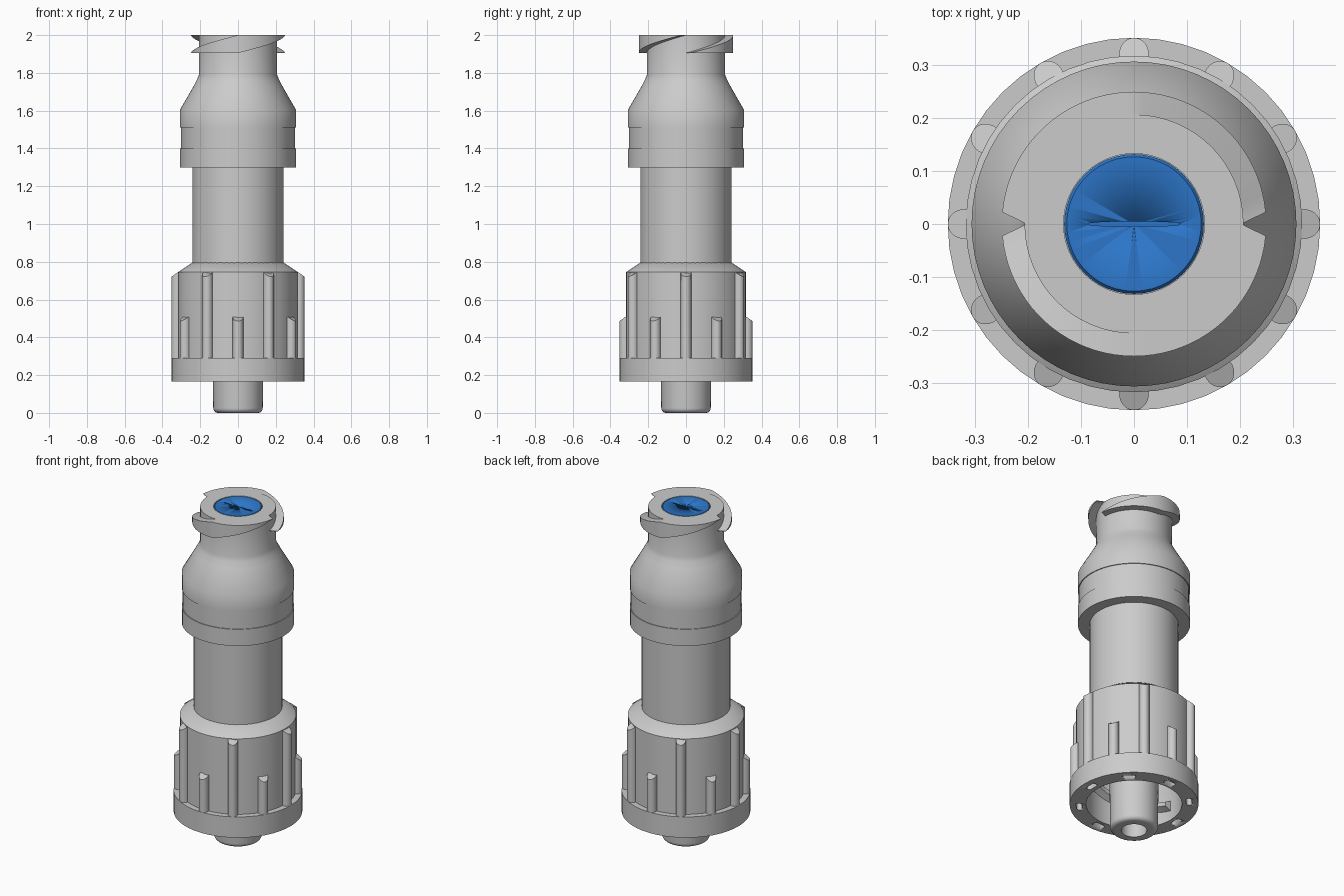
import bpy, bmesh
from math import sin, cos, pi, radians
from mathutils import Vector

if "Cube" in bpy.data.objects:
    bpy.data.objects.remove(bpy.data.objects["Cube"])


def finish(name, bm, angle=35):
    bmesh.ops.remove_doubles(bm, verts=bm.verts, dist=1e-5)
    bmesh.ops.recalc_face_normals(bm, faces=bm.faces)
    me = bpy.data.meshes.new(name)
    bm.to_mesh(me)
    bm.free()
    ob = bpy.data.objects.new(name, me)
    bpy.context.collection.objects.link(ob)
    bpy.ops.object.select_all(action='DESELECT')
    ob.select_set(True)
    bpy.context.view_layer.objects.active = ob
    bpy.ops.object.shade_smooth_by_angle(angle=radians(angle))
    return ob


def add_loops(bm, rings, closed=False):
    """Skin a list of equal-length point loops; cap the ends if open."""
    vs = [[bm.verts.new(p) for p in ring] for ring in rings]
    n = len(vs[0])
    for i in range(len(vs) if closed else len(vs) - 1):
        a, b = vs[i], vs[(i + 1) % len(vs)]
        for j in range(n):
            k = (j + 1) % n
            bm.faces.new((a[j], a[k], b[k], b[j]))
    if not closed:
        bm.faces.new(vs[0])
        bm.faces.new(vs[-1])


def polar(r, a, z):
    return Vector((r * cos(a), r * sin(a), z))


def lathe(name, profile, segs=64):
    """Revolve a closed (radius, z) outline around z."""
    bm = bmesh.new()
    rings = [[polar(r, 2 * pi * i / segs, z) for i in range(segs)] for r, z in profile]
    add_loops(bm, rings, closed=True)
    return finish(name, bm)


def cut(target, cutter):
    cutter.hide_render = True
    mod = target.modifiers.new("cut", 'BOOLEAN')
    mod.object = cutter
    mod.solver = 'EXACT'
    bpy.context.view_layer.objects.active = target
    bpy.ops.object.modifier_apply(modifier=mod.name)
    bpy.data.objects.remove(cutter)


# upper housing: tube, grooved collar, shoulder and neck
lathe("housing", [
    (0.242, 0.78), (0.242, 1.30), (0.307, 1.30), (0.307, 1.40), (0.302, 1.40),
    (0.302, 1.51), (0.307, 1.51), (0.307, 1.605), (0.235, 1.73), (0.217, 1.765),
    (0.207, 1.79), (0.207, 2.0), (0.133, 2.0), (0.133, 1.6), (0.19, 1.5), (0.19, 0.78)])

# locking collar with open socket underneath
collar = lathe("locking_collar", [
    (0.262, 0.165), (0.352, 0.165), (0.352, 0.29), (0.318, 0.29), (0.318, 0.745),
    (0.242, 0.795), (0.10, 0.795), (0.10, 0.66), (0.25, 0.66), (0.262, 0.64)], 48)

# slots in the collar's lower rim
bm = bmesh.new()
for i in range(8):
    a = i * pi / 4
    loop = [polar(0.301, a, 0)
            + polar(0.016 * cos(t), a, 0)
            + polar(0.02 * (1 if sin(t) > 0 else -1) + 0.016 * sin(t), a + pi / 2, 0)
            for t in [(k + 0.5) * pi / 8 for k in range(16)]]
    add_loops(bm, [[p + Vector((0, 0, z)) for p in loop] for z in (0.1, 0.26)])
cut(collar, finish("slot_cutter", bm))

# alternating long and short grip ribs
for i in range(12):
    top = 0.745 if i % 2 == 0 else 0.51
    a = i * pi / 6
    low, high = [], []
    for k in range(20):
        t = 2 * pi * k / 20
        u = 0.322 + 0.030 * cos(t)
        p = polar(u, a, 0) + polar(0.028 * sin(t), a + pi / 2, 0)
        low.append(p + Vector((0, 0, 0.27)))
        high.append(p + Vector((0, 0, top - 0.7 * max(0, u - 0.318))))
    bm = bmesh.new()
    add_loops(bm, [low, high])
    finish("long_rib" if i % 2 == 0 else "short_rib", bm)

# male tip with rounded end and bore
tip = [(0.07, 0.0)]
tip += [(0.106 + 0.025 * sin(t), 0.025 - 0.025 * cos(t)) for t in [k * pi / 10 for k in range(6)]]
tip += [(0.138, 0.70), (0.07, 0.70)]
lathe("male_tip", tip, 48)
lathe("bore_stop", [(0, 0.66), (0.08, 0.66), (0.08, 0.69), (0, 0.69)], 32)


def clamp(v, lo, hi):
    return min(max(v, lo), hi)


# two-start outer thread on the neck, clipped flat at top and bottom
N = 40
for start in (0, pi):
    rings = []
    for i in range(N + 1):
        f = i / N
        zl = clamp(1.905 + 0.19 * (f - 0.5), 1.905, 2.0)
        zh = clamp(1.905 + 0.19 * f, 1.905, 2.0)
        if zh - zl < 0.002:
            zl, zh = (zl, zl + 0.002) if f < 0.5 else (zh - 0.002, zh)
        ai = start + f * pi
        ao = start + 0.09 + f * (pi - 0.18)
        rings.append([polar(0.203, ai, zl), polar(0.25, ao, zl),
                      polar(0.25, ao, zh), polar(0.203, ai, zh)])
    bm = bmesh.new()
    add_loops(bm, rings)
    finish("neck_thread", bm)

# two-start inner thread in the collar socket
for start in (0, pi):
    rings = []
    for i in range(N + 1):
        f = i / N
        a = start + f * 1.6 * pi
        z = 0.22 + 0.3 * f
        rings.append([polar(0.266, a, z), polar(0.225, a, z + 0.02),
                      polar(0.225, a, z + 0.045), polar(0.266, a, z + 0.065)])
    bm = bmesh.new()
    add_loops(bm, rings)
    finish("socket_thread", bm)

# blue valve plug with a lens-shaped slit
plug = lathe("valve_plug", [(0, 1.6), (0.132, 1.6), (0.132, 1.994), (0.127, 2.0), (0, 2.0)], 48)
bm = bmesh.new()
lens = [(0.088 * cos(t), 0.005 * sin(t)) for t in [k * pi / 12 for k in range(24)]]
add_loops(bm, [[Vector((x, y, z)) for x, y in lens] for z in (1.93, 2.05)])
cut(plug, finish("slit_cutter", bm))
blue = bpy.data.materials.new("valve_blue")
blue.diffuse_color = (0.025, 0.18, 0.58, 1)
blue.use_nodes = True
blue.node_tree.nodes["Principled BSDF"].inputs["Base Color"].default_value = blue.diffuse_color
plug.data.materials.clear()
plug.data.materials.append(blue)
for p in plug.data.polygons:
    p.material_index = 0
